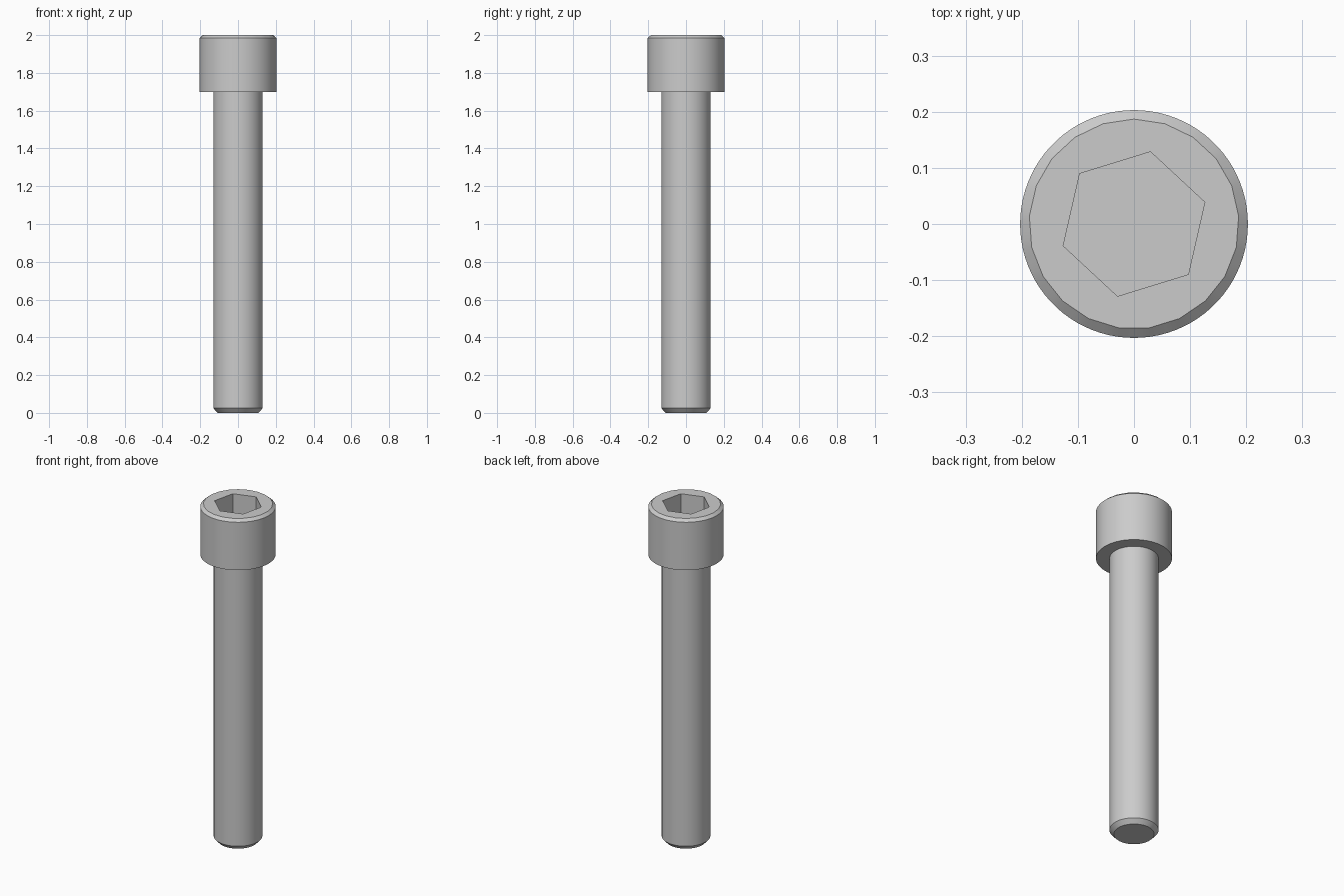
import bpy
import bmesh
from math import cos, sin, pi, radians

cube = bpy.data.objects.get("Cube")
if cube:
    bpy.data.objects.remove(cube, do_unlink=True)

STEPS = 84  # divisible by both the hexagon and the faceted rim

steel = bpy.data.materials.new("grey steel")
steel.use_nodes = True
colour = (0.6, 0.6, 0.6, 1)
steel.diffuse_color = colour
steel.node_tree.nodes["Principled BSDF"].inputs["Base Color"].default_value = colour


def ring(bm, radius, z, sides=STEPS, offset=0):
    """Ring of points on a regular polygon, its first corner offset by whole steps."""
    verts = []
    sector = 2 * pi / sides
    for i in range(STEPS):
        a = 2 * pi * i / STEPS
        local = 2 * pi * ((i - offset) % (STEPS // sides)) / STEPS
        r = radius * cos(sector / 2) / cos(local - sector / 2)
        verts.append(bm.verts.new((r * cos(a), r * sin(a), z)))
    return verts


def stack(name, rings):
    """Skin a list of rings and close both ends."""
    bm = bmesh.new()
    loops = [ring(bm, *r) for r in rings]
    for low, high in zip(loops, loops[1:]):
        for i in range(STEPS):
            j = (i + 1) % STEPS
            bm.faces.new((low[i], low[j], high[j], high[i]))
    bm.faces.new(loops[0][::-1])
    bm.faces.new(loops[-1])
    mesh = bpy.data.meshes.new(name)
    bm.to_mesh(mesh)
    bm.free()
    mesh.materials.append(steel)
    obj = bpy.data.objects.new(name, mesh)
    bpy.context.collection.objects.link(obj)
    bpy.ops.object.select_all(action="DESELECT")
    obj.select_set(True)
    bpy.context.view_layer.objects.active = obj
    bpy.ops.object.shade_smooth_by_angle(angle=radians(25))


# Shank with chamfered tip, its top buried in the head
stack("shank", [(0.108, 0), (0.131, 0.025), (0.131, 1.72)])

# Head with faceted rim chamfer and hexagonal socket
stack("socket_head", [
    (0.203, 1.70),
    (0.203, 1.985),
    (0.187, 2.0, 21, 1),
    (0.132, 2.0, 6, 4),
    (0.132, 1.85, 6, 4),
])
